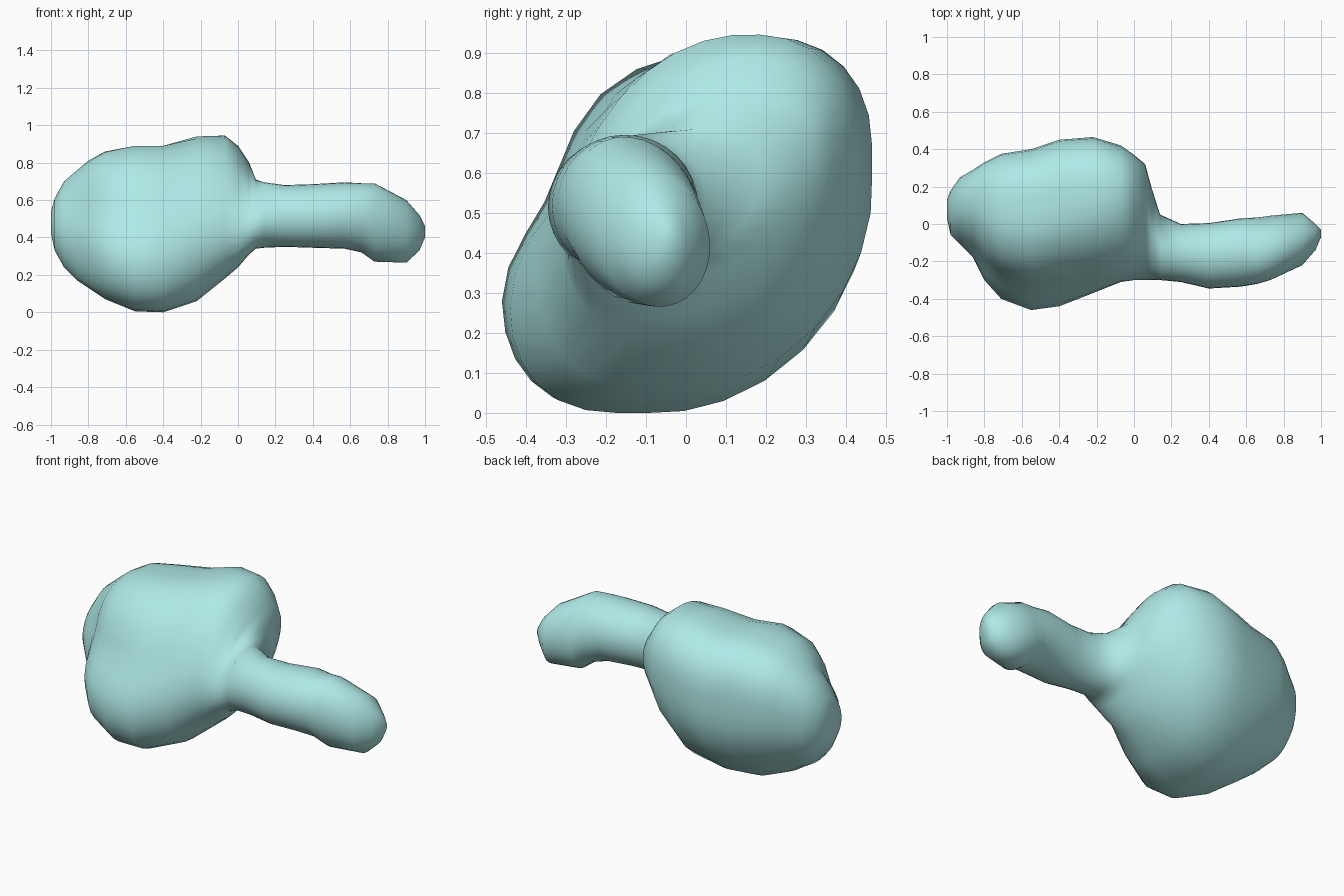
import bpy, bmesh, math

if "Cube" in bpy.data.objects:
    bpy.data.objects.remove(bpy.data.objects["Cube"])

SIDES = 32

# Cross-sections along x: x, y min, y max, z min, z max, lean of the oval,
# bulge low at the back, bulge at the upper front edge, pinch between the lobes
body_sections = [
    (-1.0, .03, .13, .42, .54, .2, 0, 0, 0),
    (-.98, -.06, .18, .33, .61, .2, .05, 0, 0),
    (-.93, -.11, .25, .24, .70, .25, .08, .03, 0),
    (-.86, -.18, .29, .17, .76, .33, .12, .06, .06),
    (-.80, -.30, .33, .13, .81, .36, .15, .08, .12),
    (-.71, -.40, .375, .07, .86, .38, .18, .1, .14),
    (-.55, -.46, .40, .005, .89, .38, .2, .12, .1),
    (-.40, -.44, .45, .0, .89, .42, .2, .14, .05),
    (-.22, -.37, .465, .06, .94, .38, .18, .08, 0),
    (-.07, -.31, .42, .18, .945, .33, .1, .04, 0),
    (.00, -.30, .37, .24, .89, .4, .08, 0, .03),
    (.06, -.30, .32, .31, .80, .45, .05, 0, .03),
    (.095, -.30, .19, .34, .71, .35, 0, 0, 0),
]
# Arm and its bent tip: same columns without the bulges and pinch
arm_sections = [
    (.14, -.30, .05, .345, .695, .05),
    (.25, -.31, .0, .35, .68, 0),
    (.40, -.345, .005, .345, .685, 0),
    (.57, -.335, .03, .34, .695, 0),
    (.66, -.32, .035, .32, .69, -.1),
    (.73, -.30, .045, .27, .69, -.15),
    (.90, -.22, .06, .265, .60, -.1),
    (.97, -.14, .0, .33, .52, 0),
    (1.0, -.07, -.03, .40, .46, 0),
]


def lobe(t, degrees, width):
    d = abs((t - math.radians(degrees) + math.pi) % (2 * math.pi) - math.pi)
    w = math.radians(width)
    return math.cos(d / w * math.pi / 2) ** 2 if d < w else 0


def ring(bm, x, y0, y1, z0, z1, lean, low=0, edge=0, pinch=0):
    a = math.asin(lean) / 2
    verts = []
    for i in range(SIDES):
        t = 2 * math.pi * i / SIDES
        k = 1 + low * lobe(t, -45, 60) + edge * lobe(t, 118, 45) - pinch * lobe(t, 155, 35)
        y = (y0 + y1) / 2 + k * (y1 - y0) / 2 * math.cos(t - a)
        z = (z0 + z1) / 2 + k * (z1 - z0) / 2 * math.sin(t + a)
        verts.append(bm.verts.new((x, min(y, y1), min(max(z, z0), z1))))
    return verts


# Skin the sections into one closed surface
bm = bmesh.new()
rings = [ring(bm, *s) for s in body_sections + arm_sections]
for r0, r1 in zip(rings, rings[1:]):
    for i in range(SIDES):
        j = (i + 1) % SIDES
        bm.faces.new((r0[i], r0[j], r1[j], r1[i]))
bm.faces.new(rings[0])
bm.faces.new(rings[-1])
bmesh.ops.recalc_face_normals(bm, faces=bm.faces)
for f in bm.faces:
    f.smooth = True
mesh = bpy.data.meshes.new("body_with_arm")
bm.to_mesh(mesh)
bm.free()
body = bpy.data.objects.new("body_with_arm", mesh)
bpy.context.collection.objects.link(body)

# Pale aqua surface
mat = bpy.data.materials.new("pale_aqua")
mat.diffuse_color = (.43, .82, .80, 1)
mat.use_nodes = True
mat.node_tree.nodes["Principled BSDF"].inputs["Base Color"].default_value = mat.diffuse_color
mesh.materials.append(mat)
